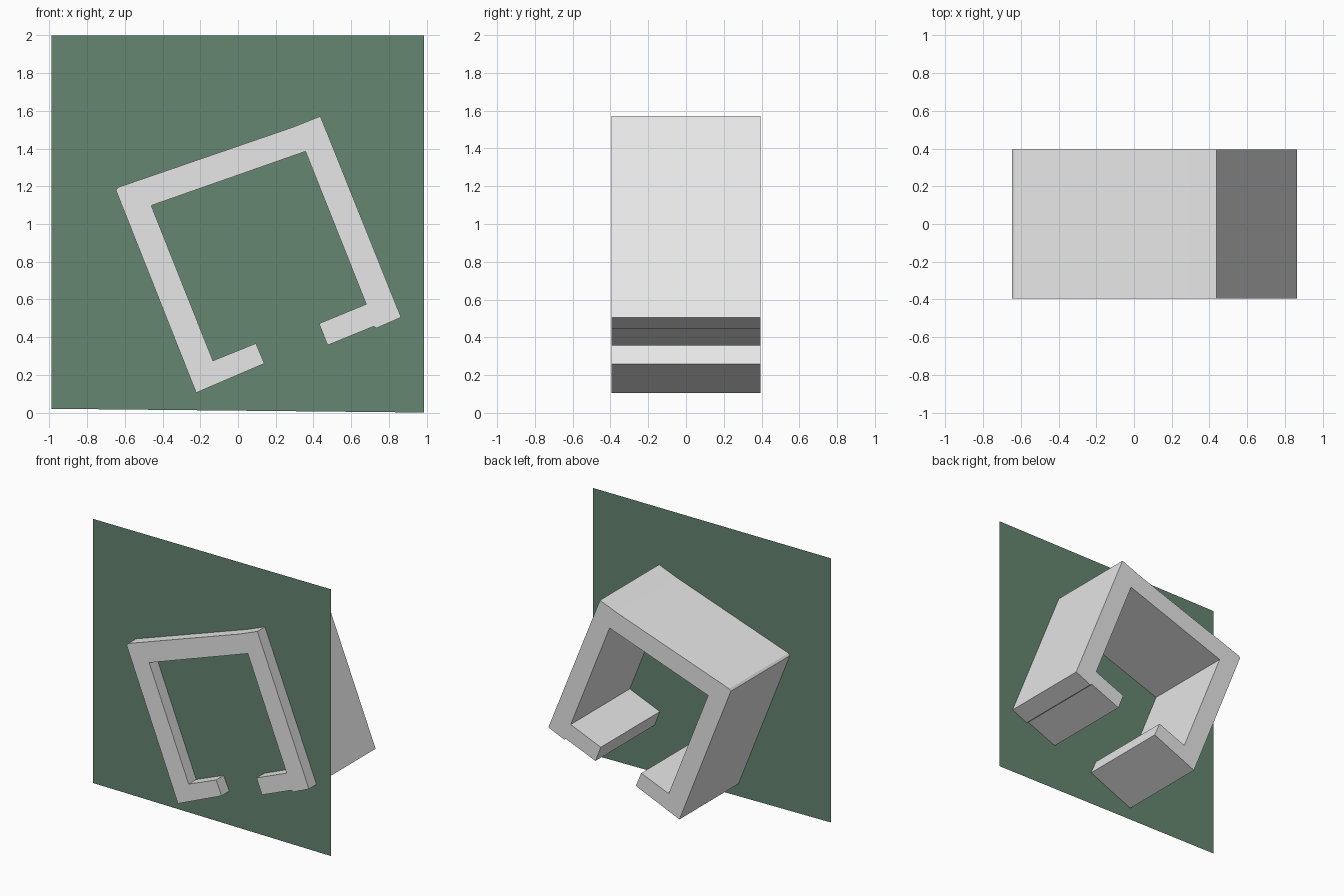
import bpy, bmesh

if "Cube" in bpy.data.objects:
    bpy.data.objects.remove(bpy.data.objects["Cube"])


def material(name, rgb):
    m = bpy.data.materials.new(name)
    m.diffuse_color = (*rgb, 1)
    m.use_nodes = True
    m.node_tree.nodes["Principled BSDF"].inputs["Base Color"].default_value = m.diffuse_color
    return m


def profile_object(name, points, y, depth, mat):
    """Flat x-z outline facing the front, extruded towards the back if depth > 0."""
    bm = bmesh.new()
    face = bm.faces.new([bm.verts.new((x, y, z)) for x, z in points])
    if depth:
        geom = bmesh.ops.extrude_face_region(bm, geom=[face], use_keep_orig=True)["geom"]
        bmesh.ops.translate(bm, verts=[g for g in geom if isinstance(g, bmesh.types.BMVert)],
                            vec=(0, depth, 0))
        bmesh.ops.recalc_face_normals(bm, faces=bm.faces[:])
    else:
        bm.normal_update()
        if face.normal.y > 0:
            face.normal_flip()
    mesh = bpy.data.meshes.new(name)
    bm.to_mesh(mesh)
    bm.free()
    mesh.materials.append(mat)
    obj = bpy.data.objects.new(name, mesh)
    bpy.context.collection.objects.link(obj)
    return obj


grey = material("light grey", (0.8, 0.8, 0.8))
green = material("dull green", (0.13, 0.24, 0.16))

# Tilted open frame: outer outline, then back along the inside, with a gap at the bottom
frame = [
    (0.14, 0.26), (-0.222, 0.105), (-0.648, 1.18), (-0.635, 1.195), (0.295, 1.515),
    (0.437, 1.572), (0.865, 0.505), (0.735, 0.448), (0.72, 0.457), (0.475, 0.357),
    (0.43, 0.472), (0.68, 0.575), (0.358, 1.385), (-0.46, 1.098),
    (-0.133, 0.275), (0.095, 0.367),
]
profile_object("open_frame", frame, -0.395, 0.79, grey)

# Thin upright sheet crossing the frame near its front
sheet = [(-0.99, 0.02), (0.987, 0.0), (0.987, 2.0), (-0.99, 2.0)]
profile_object("green_sheet", sheet, -0.305, 0, green)
